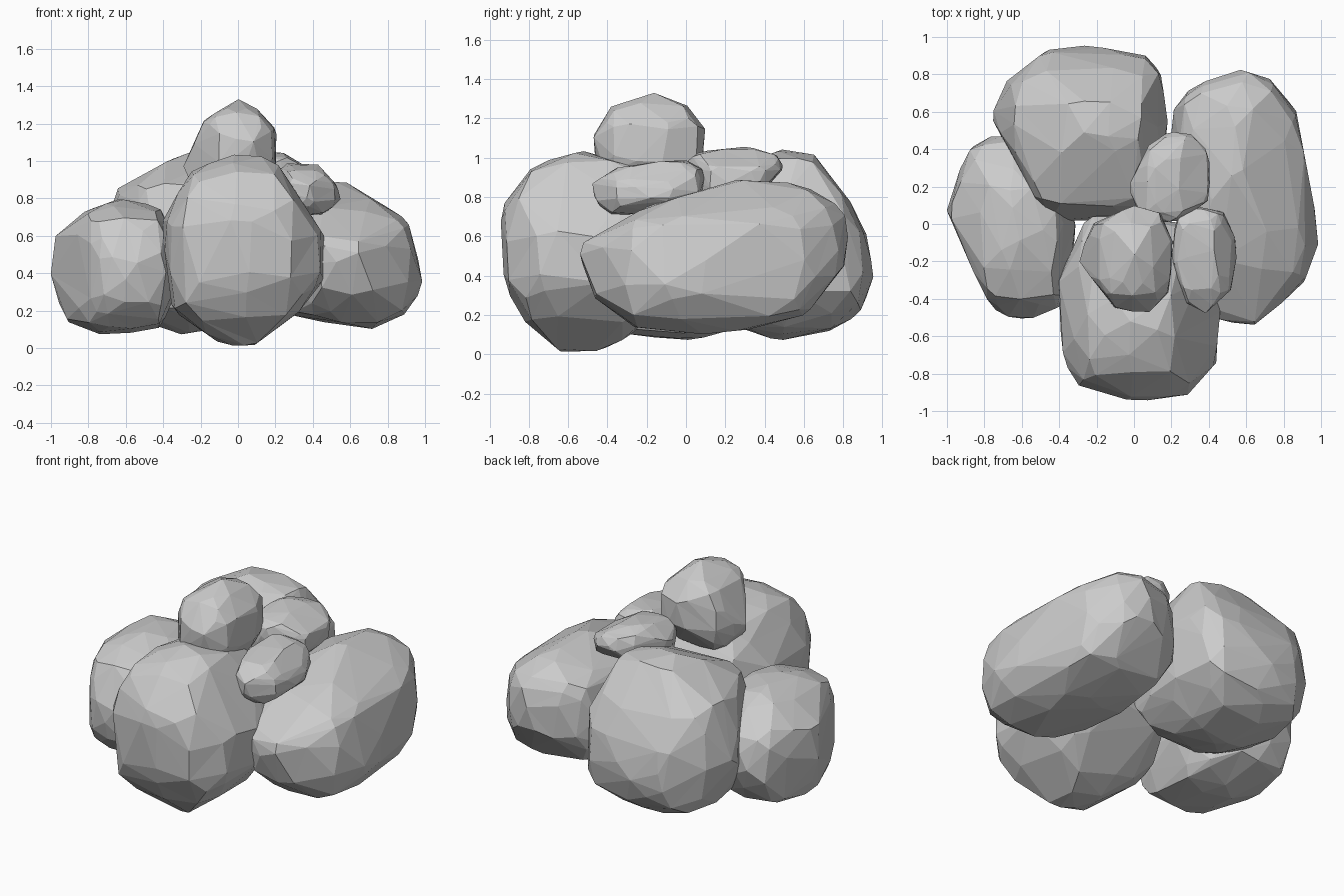
import bpy, bmesh, math, random
from mathutils import Vector
from mathutils.geometry import convex_hull_2d

if "Cube" in bpy.data.objects:
    bpy.data.objects.remove(bpy.data.objects["Cube"])


def gauge(outline, c):
    """Return a function: how far a direction from c reaches in a convex outline."""
    pts = [Vector(outline[i]) for i in convex_hull_2d([Vector(p) for p in outline])]
    planes = []
    for a, b in zip(pts, pts[1:] + pts[:1]):
        n = Vector((b.y - a.y, a.x - b.x))
        k = n.dot(a - c)
        if abs(k) > 1e-9:
            planes.append(n / k)
    return lambda d: max(n.dot(d) for n in planes)


def rock(name, top, front, side, faces=170, seed=1, boxy=0.5):
    """Faceted boulder whose three silhouettes follow the given outlines."""
    rnd = random.Random(seed)
    spans = [(min(v), max(v)) for v in ([p[0] for p in top], [p[1] for p in top],
                                        [p[1] for p in side])]
    c = Vector([(a + b) / 2 for a, b in spans])
    half = Vector([(b - a) / 2 for a, b in spans])
    g_top, g_front, g_side = gauge(top, c.xy), gauge(front, c.xz), gauge(side, c.yz)
    bm = bmesh.new()
    count = 900
    for i in range(count):
        # evenly spread directions, pushed out to the blended outlines
        h = 1 - 2 * (i + 0.5) / count
        t = i * math.pi * (3 - math.sqrt(5))
        r = math.sqrt(1 - h * h)
        d = Vector((r * math.cos(t) * half.x, r * math.sin(t) * half.y, h * half.z))
        g = (g_top(d.xy), g_front(d.xz), g_side(d.yz))
        m = max(g)
        k = boxy * m + (1 - boxy) * max(m, math.sqrt(sum(v * v for v in g) / 2))
        bm.verts.new(c + d / k * rnd.uniform(0.985, 1.01))
    # hull gives irregular chipped facets
    bmesh.ops.convex_hull(bm, input=bm.verts)
    loose = [v for v in bm.verts if not v.link_faces]
    bmesh.ops.delete(bm, geom=loose, context='VERTS')
    bmesh.ops.recalc_face_normals(bm, faces=bm.faces)
    total = len(bm.faces)
    me = bpy.data.meshes.new(name)
    bm.to_mesh(me)
    bm.free()
    ob = bpy.data.objects.new(name, me)
    bpy.context.collection.objects.link(ob)
    ob.modifiers.new("facets", 'DECIMATE').ratio = min(1.0, faces / total)
    return ob


# Large base boulders
rock("front_boulder",
     top=[(-.38, -.75), (-.3, -.88), (.05, -.95), (.3, -.93), (.46, -.75), (.46, -.4),
          (.3, 0), (-.25, .07), (-.41, -.3)],
     front=[(-.41, .68), (-.36, .2), (-.1, .03), (.08, 0), (.3, .17), (.46, .36),
            (.46, .6), (.2, 1.0), (0, 1.04), (-.25, .95)],
     side=[(-.95, .75), (-.92, .35), (-.82, .17), (-.65, .01), (-.48, 0), (-.28, .1),
           (.02, .4), (.07, .65), (-.15, .93), (-.55, 1.04), (-.8, .95)], seed=3)

rock("right_boulder",
     top=[(.6, .84), (.73, .78), (.87, .6), (1, -.1), (.93, -.3), (.63, -.55),
          (.44, -.5), (.2, .1), (.17, .65), (.3, .75)],
     front=[(.55, .9), (.91, .68), (1, .32), (.9, .17), (.73, .1), (.28, .17),
            (.17, .4), (.25, .75)],
     side=[(-.55, .55), (-.48, .3), (-.28, .12), (.2, .1), (.6, .2), (.8, .45),
           (.84, .73), (.65, .87), (.3, .9), (-.2, .75)], seed=5)

rock("back_boulder",
     top=[(-.48, .93), (-.33, .96), (.1, .92), (.17, .83), (.18, .5), (.1, .05),
          (-.46, 0), (-.65, .4), (-.76, .57), (-.7, .75)],
     front=[(-.76, .5), (-.64, .85), (-.28, 1.05), (.05, 1.02), (.18, .7), (.15, .3),
            (-.05, .12), (-.28, .07), (-.6, .18)],
     side=[(0, .5), (.1, .88), (.5, 1.05), (.65, 1.02), (.83, .78), (.92, .6),
           (.96, .4), (.9, .2), (.75, .12), (.47, .07), (.1, .2)], seed=7)

rock("left_boulder",
     top=[(-1, .07), (-.88, .43), (-.72, .48), (-.55, .4), (-.3, 0), (-.38, -.47),
          (-.6, -.51), (-.72, -.48), (-.8, -.38)],
     front=[(-.63, .8), (-.8, .74), (-.98, .6), (-1, .4), (-.93, .13), (-.72, .07),
            (-.4, .1), (-.3, .4), (-.4, .75)],
     side=[(-.51, .45), (-.4, .7), (-.1, .8), (.2, .78), (.45, .6), (.48, .4),
           (.35, .15), (0, .07), (-.35, .1), (-.49, .25)], seed=9)

# Smaller stones resting on top
rock("top_stone",
     top=[(-.3, -.2), (-.22, 0), (0, .1), (.15, .07), (.21, -.1), (.19, -.38),
          (.08, -.48), (-.1, -.45)],
     front=[(0, 1.33), (-.18, 1.22), (-.3, .95), (-.2, .8), (.1, .8), (.2, .97),
            (.21, 1.17), (.1, 1.28)],
     side=[(-.48, 1.1), (-.38, 1.26), (-.17, 1.33), (0, 1.27), (.1, 1.15),
           (.09, 1.0), (-.05, .82), (-.3, .8), (-.45, .97)], faces=130, seed=11)

rock("side_stone",
     top=[(.2, -.2), (.22, .05), (.3, .1), (.48, .07), (.56, -.1), (.52, -.35),
          (.38, -.48), (.28, -.42)],
     front=[(.2, .95), (.25, 1.0), (.43, .98), (.52, .88), (.56, .79), (.46, .71),
            (.3, .7), (.2, .83)],
     side=[(-.48, .87), (-.45, .75), (-.38, .7), (-.2, .72), (.08, .82), (.1, .95),
           (0, 1.0), (-.35, .95)], faces=130, seed=13)

rock("rear_stone",
     top=[(-.03, .2), (.08, .42), (.2, .5), (.32, .49), (.41, .38), (.4, .12),
          (.2, 0), (.02, .05)],
     front=[(-.03, .95), (.08, 1.06), (.25, 1.04), (.4, .95), (.41, .85), (.3, .74),
            (.05, .76)],
     side=[(0, 1.0), (.05, 1.03), (.32, 1.06), (.48, 1.02), (.5, .95), (.42, .86),
           (.2, .74), (.03, .8)], faces=130, seed=17)
